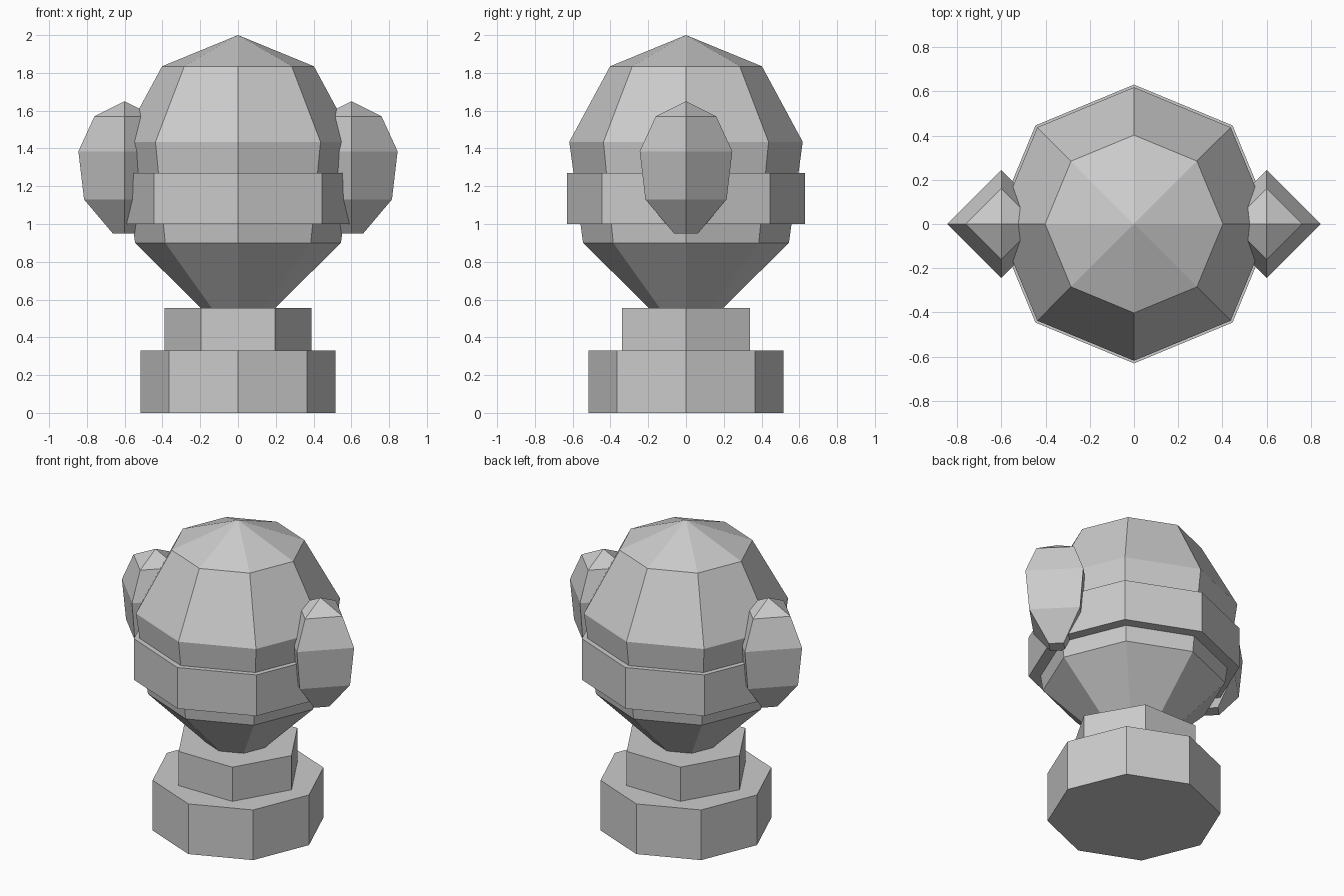
import bpy, bmesh
from math import sin, cos, tau

if "Cube" in bpy.data.objects:
    bpy.data.objects.remove(bpy.data.objects["Cube"])


def lathe(name, sides, profile, x=0.0):
    """Faceted solid of revolution from (radius, z) points, bottom to top."""
    bm = bmesh.new()
    rings = []
    for r, z in profile:
        n = sides if r > 0 else 1
        rings.append([bm.verts.new((x + r * cos(tau * i / sides), r * sin(tau * i / sides), z))
                      for i in range(n)])
    for a, b in zip(rings, rings[1:]):
        for i in range(sides):
            j = (i + 1) % sides
            quad = [a[i % len(a)], a[j % len(a)], b[j % len(b)], b[i % len(b)]]
            bm.faces.new(list(dict.fromkeys(quad)))
    if len(rings[0]) > 1:
        bm.faces.new(rings[0][::-1])
    if len(rings[-1]) > 1:
        bm.faces.new(rings[-1])
    bmesh.ops.recalc_face_normals(bm, faces=bm.faces[:])
    mesh = bpy.data.meshes.new(name)
    bm.to_mesh(mesh)
    bm.free()
    obj = bpy.data.objects.new(name, mesh)
    bpy.context.collection.objects.link(obj)
    return obj


# Octagonal plinth and hexagonal neck
lathe("base", 8, [(0.517, 0), (0.517, 0.33)])
lathe("neck", 6, [(0.39, 0.33), (0.39, 0.555)])

# Egg-shaped head with a tapered chin sunk into the neck
lathe("head", 8, [(0, 0.38), (0.11, 0.47), (0.545, 0.90), (0.618, 1.435), (0.402, 1.835), (0, 2.0)])

# Band around the head
lathe("head_band", 8, [(0.63, 1.0), (0.63, 1.27)])

# Four-sided ears on both sides
for side, label in ((-1, "left"), (1, "right")):
    lathe(f"{label}_ear", 4,
          [(0.063, 0.95), (0.215, 1.13), (0.245, 1.385), (0.16, 1.57), (0, 1.65)], x=0.6 * side)
